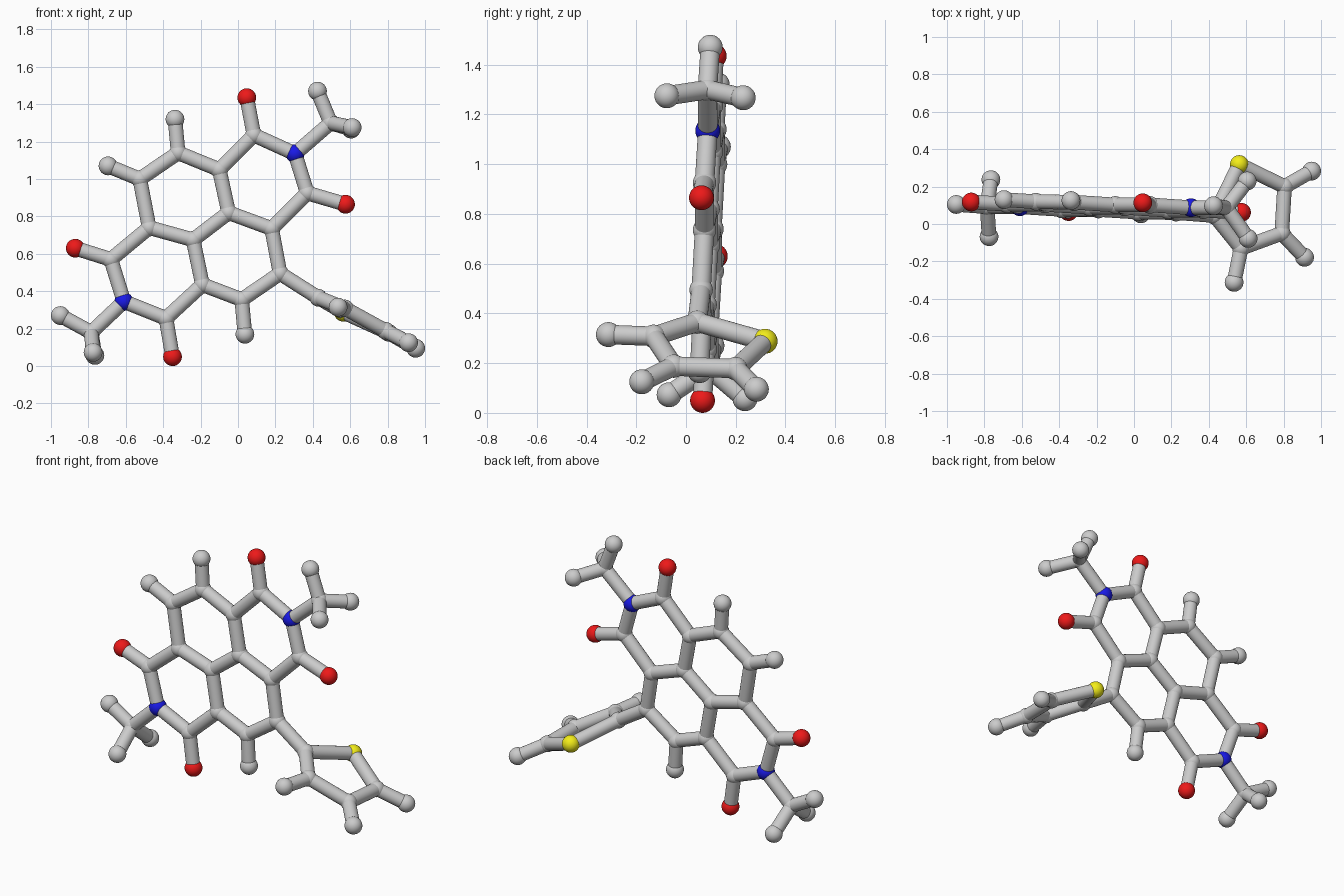
import bpy
from mathutils import Vector

if "Cube" in bpy.data.objects:
    bpy.data.objects.remove(bpy.data.objects["Cube"])

BALL, ROD = 0.05, 0.039


def material(name, color):
    m = bpy.data.materials.new(name)
    m.diffuse_color = color
    m.use_nodes = True
    m.node_tree.nodes["Principled BSDF"].inputs["Base Color"].default_value = m.diffuse_color
    return m


MATS = {
    "oxygen": material("red", (0.85, 0.01, 0.01, 1)),
    "nitrogen": material("blue", (0.01, 0.01, 0.8, 1)),
    "sulfur": material("yellow", (0.9, 0.85, 0.01, 1)),
}
KINDS = {"O": "oxygen", "N": "nitrogen", "S": "sulfur", "H": "hydrogen", "C": "carbon"}


def flat(x, z):
    """Point on the slightly tilted plane of the fused rings."""
    return Vector((x, 0.048 - 0.046 * x + 0.047 * z, z))


def smooth(ob, name):
    ob.name = name
    bpy.ops.object.shade_smooth_by_angle()


def ball(key, p):
    kind = KINDS[key[0]]
    r = 0.047 if kind == "carbon" else BALL
    bpy.ops.mesh.primitive_uv_sphere_add(segments=32, ring_count=16, radius=r, location=p)
    ob = bpy.context.object
    smooth(ob, kind + "_ball_" + key)
    if kind in MATS:
        ob.data.materials.append(MATS[kind])


def rod(a, b):
    d = atoms[b] - atoms[a]
    bpy.ops.mesh.primitive_cylinder_add(
        vertices=32, radius=ROD, depth=d.length, location=(atoms[a] + atoms[b]) / 2,
        rotation=d.to_track_quat('Z', 'Y').to_euler())
    smooth(bpy.context.object, "bond_" + a + "_" + b)


# Flat fused ring core with its side atoms
atoms = {
    "Ca": flat(0.085, 1.235), "Oa": flat(0.047, 1.435), "N1": flat(0.305, 1.135),
    "Cb": flat(0.37, 0.925), "Ob": flat(0.575, 0.865), "Cc": flat(0.18, 0.735),
    "Cd": flat(-0.05, 0.82), "Ce": flat(-0.10, 1.05), "Cf": flat(-0.32, 1.14),
    "Hf": flat(-0.337, 1.32), "Cg": flat(-0.525, 1.0), "Hg": flat(-0.695, 1.07),
    "Ch": flat(-0.475, 0.74), "Ci": flat(-0.24, 0.675), "Cj": flat(-0.19, 0.435),
    "Ck": flat(0.02, 0.355), "Hk": flat(0.037, 0.17), "Cl": flat(0.225, 0.495),
    "Cm": flat(-0.68, 0.57), "Om": flat(-0.87, 0.63), "N2": flat(-0.61, 0.345),
    "Cn": flat(-0.385, 0.255), "On": flat(-0.35, 0.05),
    "Cp": flat(0.495, 1.30), "Hp1": flat(0.425, 1.47),
    "Cq": flat(-0.785, 0.18), "Hq1": flat(-0.95, 0.27),
}
# Methyl side tips and the twisted five-sided ring
atoms.update({k: Vector(v) for k, v in {
    "Hp2": (0.61, -0.077, 1.275), "Hp3": (0.605, 0.23, 1.267),
    "Hq2": (-0.775, -0.068, 0.073), "Hq3": (-0.765, 0.237, 0.057),
    "C1": (0.43, 0.045, 0.365), "S": (0.563, 0.318, 0.288),
    "C3": (0.572, -0.13, 0.308), "H3": (0.535, -0.312, 0.315),
    "C4": (0.79, -0.05, 0.188), "H4": (0.912, -0.178, 0.125),
    "C5": (0.805, 0.20, 0.178), "H5": (0.95, 0.283, 0.095),
}.items()})

# Chains of bonded atoms
chains = [
    "Oa Ca N1 Cb Cc Cd Ce Ca", "Cb Ob", "Ce Cf Cg Ch Ci Cd", "Cf Hf", "Cg Hg",
    "Ci Cj Ck Cl Cc", "Ck Hk", "Ch Cm N2 Cn Cj", "Cm Om", "Cn On",
    "N1 Cp Hp1", "Hp2 Cp Hp3", "N2 Cq Hq1", "Hq2 Cq Hq3",
    "Cl C1 S C5 C4 C3 C1", "C3 H3", "C4 H4", "C5 H5",
]

for key, p in atoms.items():
    ball(key, p)
for chain in chains:
    names = chain.split()
    for a, b in zip(names, names[1:]):
        rod(a, b)
